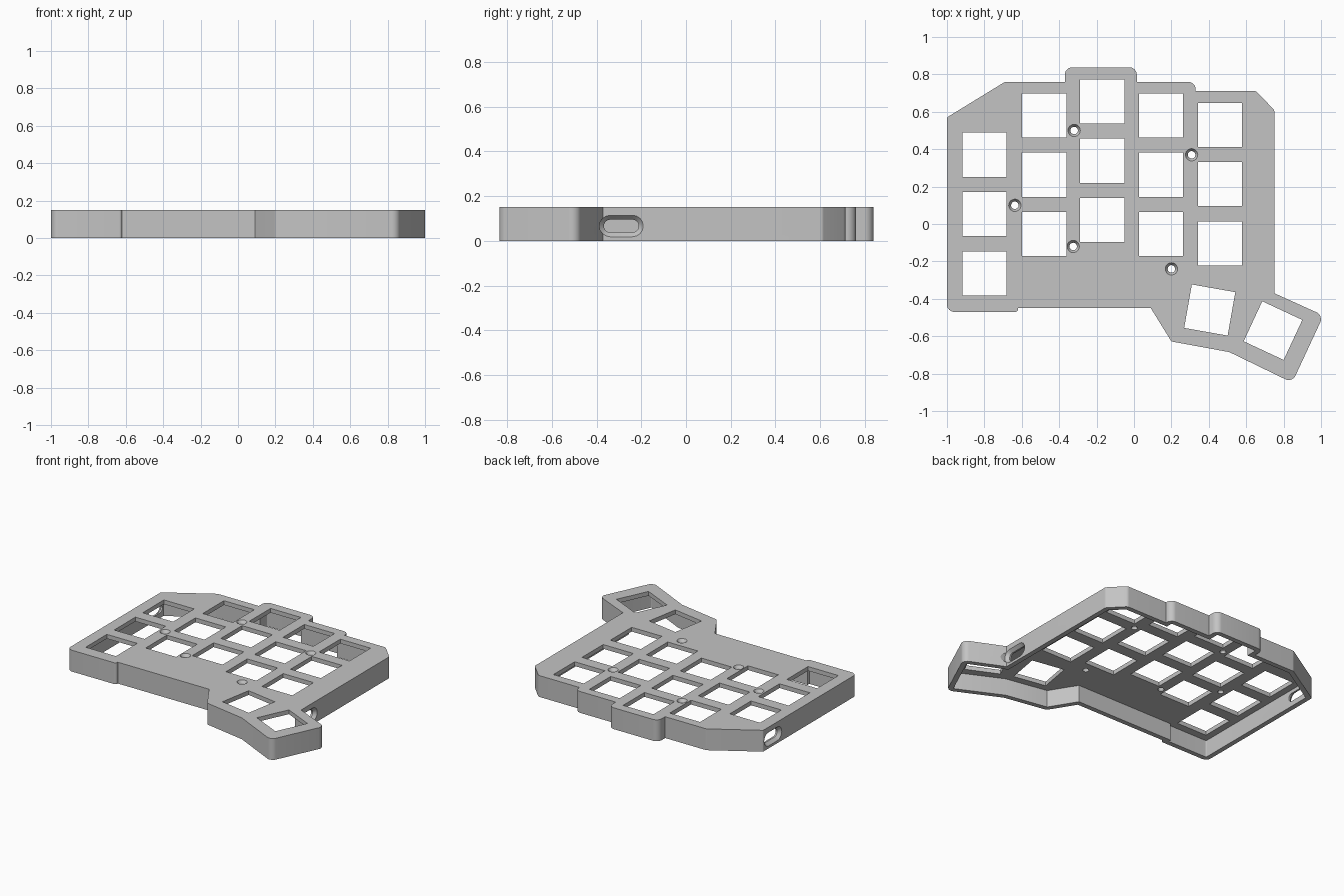
import bpy, bmesh, math
from mathutils import Vector, Matrix

if "Cube" in bpy.data.objects:
    bpy.data.objects.remove(bpy.data.objects["Cube"])

HEIGHT, PLATE, WALL = 0.15, 0.03, 0.034

# case outline, clockwise: x, y, corner radius
OUTLINE = [(-1, .57, .01), (-.69, .76, .03), (-.37, .76, 0), (-.37, .838, .04),
           (.015, .838, .04), (.015, .76, 0), (.33, .76, .04), (.33, .712, 0),
           (.65, .712, .03), (.75, .61, .02), (.75, -.37, 0), (1.013, -.489, .04),
           (.846, -.848, .04), (.51, -.685, 0), (.20, -.628, .02), (.09, -.45, 0),
           (-.62, -.45, 0), (-.62, -.47, .015), (-1, -.47, .04)]


def contour(inset):
    """Outline moved inward by inset, with rounded corners."""
    pts = [Vector(p[:2]) for p in OUTLINE]
    n, moved = len(pts), []
    for i, p in enumerate(pts):
        a = (p - pts[i - 1]).normalized()
        b = (pts[(i + 1) % n] - p).normalized()
        na, nb = Vector((a.y, -a.x)), Vector((b.y, -b.x))
        moved.append(p + (na + nb) * inset / (1 + na.dot(nb)))
    out = []
    for i, p in enumerate(moved):
        r = OUTLINE[i][2] - inset
        if r <= 0.001:
            out.append(p)
            continue
        u = (moved[i - 1] - p).normalized()
        v = (moved[(i + 1) % n] - p).normalized()
        half = math.acos(u.dot(v)) / 2
        c = p + (u + v).normalized() * r / math.sin(half)
        d = r / math.tan(half)
        s, e = p + u * d - c, p + v * d - c
        out += [c + s.lerp(e, k / 6).normalized() * r for k in range(7)]
    return out


def loft(bm, rings):
    """Closed solid through rings of 3D points."""
    rows = [[bm.verts.new(p) for p in ring] for ring in rings]
    n = len(rows[0])
    for a, b in zip(rows, rows[1:]):
        for i in range(n):
            bm.faces.new((a[i], a[(i + 1) % n], b[(i + 1) % n], b[i]))
    bm.faces.new(rows[0])
    bm.faces.new(rows[-1])


def make(name, bm):
    bmesh.ops.recalc_face_normals(bm, faces=bm.faces[:])
    me = bpy.data.meshes.new(name)
    bm.to_mesh(me)
    bm.free()
    ob = bpy.data.objects.new(name, me)
    bpy.context.collection.objects.link(ob)
    return ob


def level(pts, z):
    return [Vector((p[0], p[1], z)) for p in pts]


# outer body
bm = bmesh.new()
loft(bm, [level(contour(0), 0), level(contour(0), HEIGHT)])
case = make("keyboard_case", bm)

# hollow, open at the bottom
bm = bmesh.new()
loft(bm, [level(contour(WALL), -.1), level(contour(WALL), HEIGHT - PLATE)])
cavity = make("cavity_cutter", bm)

# key openings: columns of three plus two turned thumb keys
keys = [(x, top - .317 * k, 0)
        for x, top in ((-.80, .37), (-.48, .58), (-.17, .655), (.145, .58), (.46, .53))
        for k in range(3)]
keys += [(.405, -.46, -10), (.743, -.57, -25)]
bm = bmesh.new()
for x, y, a in keys:
    m = (Matrix.Translation((x, y, HEIGHT)) @ Matrix.Rotation(math.radians(a), 4, 'Z')
         @ Matrix.Diagonal((.236, .236, .1, 1)))
    bmesh.ops.create_cube(bm, size=1, matrix=m)
key_cut = make("key_cutter", bm)

# countersunk screw holes
bm = bmesh.new()
for x, y in ((-.32, .5), (.308, .37), (-.637, .10), (-.325, -.12), (.20, -.24)):
    rings = []
    for z, r in ((HEIGHT - .08, .02), (HEIGHT - .02, .02), (HEIGHT, .033), (HEIGHT + .05, .033)):
        rings.append([Vector((x + r * math.cos(t * math.pi / 12),
                              y + r * math.sin(t * math.pi / 12), z)) for t in range(24)])
    loft(bm, rings)
screw_cut = make("screw_cutter", bm)

# flared cable slots in the right and left walls


def pill(x, y, z, half, r):
    pts = []
    for side in (1, -1):
        for k in range(9):
            t = -math.pi / 2 + math.pi * k / 8
            pts.append(Vector((x, y + side * (half - r + r * math.cos(t)),
                               z + side * r * math.sin(t))))
    return pts


bm = bmesh.new()
for side, x, y in ((1, .75, -.289), (-1, -1, .462)):
    loft(bm, [pill(x + side * d, y, .066, half, r) for d, half, r in
              ((.06, .098, .048), (0, .098, .048), (-.022, .078, .029), (-.08, .078, .029))])
slot_cut = make("slot_cutter", bm)

# apply all cuts
cutters = [cavity, key_cut, screw_cut, slot_cut]
for c in cutters:
    c.hide_render = True
    mod = case.modifiers.new(c.name, 'BOOLEAN')
    mod.operation, mod.solver, mod.object = 'DIFFERENCE', 'EXACT', c
deps = bpy.context.evaluated_depsgraph_get()
mesh = bpy.data.meshes.new_from_object(case.evaluated_get(deps))
case.modifiers.clear()
case.data = mesh
for c in cutters:
    bpy.data.objects.remove(c)

# colour and shading
grey = bpy.data.materials.new("light_grey")
grey.diffuse_color = (.55, .55, .55, 1)
grey.use_nodes = True
grey.node_tree.nodes["Principled BSDF"].inputs["Base Color"].default_value = grey.diffuse_color
mesh.materials.clear()
mesh.materials.append(grey)
for f in mesh.polygons:
    f.material_index = 0
bpy.context.view_layer.objects.active = case
case.select_set(True)
bpy.ops.object.shade_smooth_by_angle(angle=math.radians(25))
